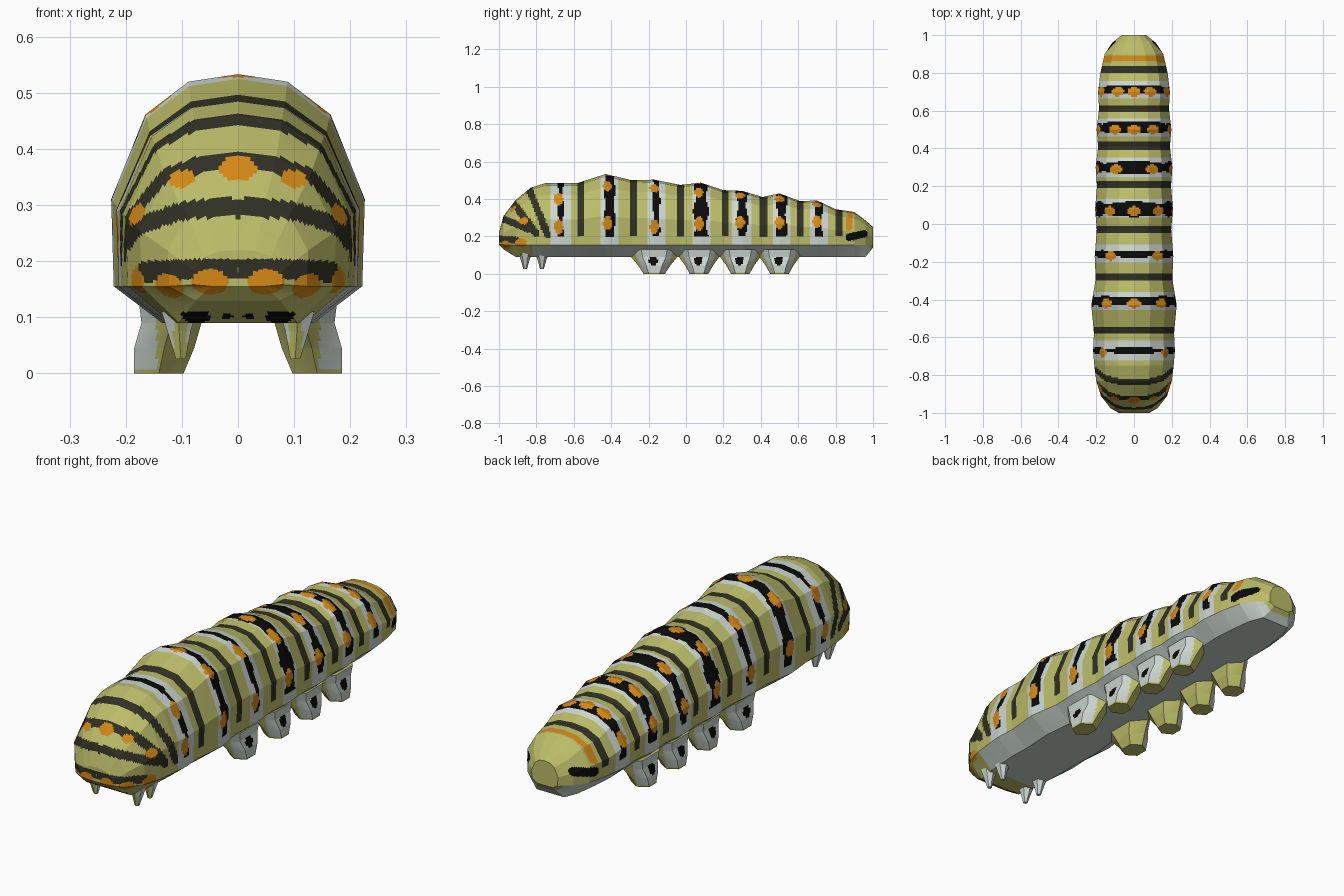
import bpy, bmesh, math
from mathutils import Vector

if "Cube" in bpy.data.objects:
    bpy.data.objects.remove(bpy.data.objects["Cube"])


def material(name, rgb):
    m = bpy.data.materials.new(name)
    m.diffuse_color = (*rgb, 1)
    m.use_nodes = True
    m.node_tree.nodes["Principled BSDF"].inputs["Base Color"].default_value = m.diffuse_color
    return m


GREEN, WHITE, DARK, BLACK, ORANGE = range(5)
MATS = [material("yellow_green", (0.50, 0.51, 0.14)),
        material("pale_grey", (0.60, 0.67, 0.62)),
        material("dark_olive", (0.030, 0.030, 0.018)),
        material("black", (0.003, 0.003, 0.003)),
        material("orange", (0.66, 0.25, 0.008))]


def loft(name, rings, rule, step, cap=False):
    """Loft closed rings; flat facets are cut finely so markings can be coloured."""
    n = len(rings[0])
    mid = rings[len(rings) // 2]
    cuts = [max(1, math.ceil((mid[(i + 1) % n] - mid[i]).length / step)) for i in range(n)]

    def fine(ring):
        return [ring[i].lerp(ring[(i + 1) % n], j / cuts[i])
                for i in range(n) for j in range(cuts[i])]
    fr = [fine(r) for r in rings]
    rows = [fr[0]]
    for a, b in zip(fr, fr[1:]):
        k = max(1, math.ceil(max((p - q).length for p, q in zip(a, b)) / step))
        rows += [[p.lerp(q, j / k) for p, q in zip(a, b)] for j in range(1, k + 1)]
    bm = bmesh.new()
    vs = [[bm.verts.new(p) for p in row] for row in rows]
    m = len(rows[0])
    for a, b in zip(vs, vs[1:]):
        for i in range(m):
            j = (i + 1) % m
            bm.faces.new((a[i], a[j], b[j], b[i]))
    bm.faces.new(vs[-1])
    if cap:
        bm.faces.new(vs[0])
    bmesh.ops.recalc_face_normals(bm, faces=bm.faces)
    for f in bm.faces:
        f.material_index = rule(f.calc_center_median())
    me = bpy.data.meshes.new(name)
    bm.to_mesh(me)
    bm.free()
    ob = bpy.data.objects.new(name, me)
    bpy.context.collection.objects.link(ob)
    for mt in MATS:
        me.materials.append(mt)
    return ob


# Body stations: y, top height, half width, bottom height
STATIONS = [(-1.0, .19, .001, .18), (-1.0, .22, .08, .155), (-.975, .31, .125, .13),
            (-.91, .395, .175, .09), (-.83, .46, .20, .09), (-.75, .485, .21, .09),
            (-.67, .485, .217, .09), (-.58, .485, .212, .09), (-.43, .533, .226, .09),
            (-.29, .50, .203, .09), (-.17, .503, .208, .09), (-.03, .475, .197, .09),
            (.08, .487, .206, .09), (.2, .447, .196, .09), (.3, .443, .203, .09),
            (.41, .41, .19, .09), (.5, .43, .198, .09), (.61, .388, .185, .09),
            (.7, .392, .19, .09), (.8, .345, .178, .09), (.9, .33, .155, .09),
            (.96, .285, .115, .09), (1.0, .25, .065, .14), (1.0, .2, .001, .19)]


def body_ring(y, top, w, bot):
    zm = max(.155, bot + .003)
    h = top - zm
    half = [(.6 * w, bot), (.98 * w, zm), (w, zm + .41 * h), (.73 * w, zm + .81 * h),
            (.39 * w, zm + .965 * h)]
    pts = [(0, bot)] + half + [(0, top)] + [(-x, z) for x, z in reversed(half)]
    return [Vector((x, y, z)) for x, z in pts]


# Markings: segment bands (y, black half width, spot angles from the crest)
BANDS = [(-.67, .014, (.69, 1.34)), (-.41, .026, (0, .49, 1.26)), (-.16, .017, (.45, 1.32)),
         (.08, .034, (0, .5, 1.25)), (.30, .026, (.42, 1.2)), (.51, .026, (0, .47, 1.2)),
         (.71, .018, (0, .47, 1.15))]
DARKS = [-.56, -.28, -.03, .21, .415, .61, .815]
# Slanted head stripes as side-view segments y1, z1, y2, z2, half width
HEAD = [(-.74, .21, -.85, .48, .019), (-.80, .215, -.94, .40, .019),
        (-.84, .235, -1.0, .305, .018), (-.91, .18, -1.02, .187, .018)]
HEAD_SPOTS = [(0, -.93, .365), (.09, -.905, .34), (.165, -.86, .28),
              (.05, -1.0, .162), (.125, -.965, .155), (.175, -.88, .165)]


def near(p, y1, z1, y2, z2, w):
    a, b, q = Vector((y1, z1)), Vector((y2, z2)), Vector((p.y, p.z))
    d = b - a
    t = min(1, max(0, (q - a).dot(d) / d.length_squared))
    return (q - a - d * t).length < w


def body_rule(p):
    x, y, z = abs(p.x), p.y, p.z
    for sx, sy, sz in HEAD_SPOTS:
        if ((x - sx) / .033) ** 2 + ((y - sy) / .035) ** 2 + ((z - sz) / .024) ** 2 < 1:
            return ORANGE
    if z < .154:
        if y < -.9 and z < .11 and ((x - .075) ** 2 + (y + .93) ** 2 < .0006
                                    or (x - .02) ** 2 + (y + .93) ** 2 < .0001):
            return BLACK
        return GREEN if y < -.82 or y > .985 else WHITE
    if near(p, .88, .36, .87, .25, .014 if z > .3 else .02):
        return ORANGE
    if near(p, .87, .195, .95, .213, .02):
        return BLACK
    ang, rad = math.atan2(x, z - .2), math.hypot(x, z - .2)
    for by, hw, spots in BANDS:
        d = abs(y - by)
        for s in spots:
            if (rad * (ang - s) / .037) ** 2 + ((y - by + .01) / .024) ** 2 < 1:
                return ORANGE
        wob = hw * (1 + .25 * math.sin(z * 40 + by * 9))
        if d < wob and z > .2:
            return BLACK
        if d < .05:
            return WHITE
    if z > .2 and any(abs(y - c) < .018 for c in DARKS):
        return DARK
    if any(near(p, *s) for s in HEAD):
        return DARK
    return GREEN


loft("body", [body_ring(*s) for s in STATIONS], body_rule, .0095)


def mirror(ob):
    ob.modifiers.new("mirror", 'MIRROR').use_axis[0] = True


# Stubby rear legs, mirrored left to right
for i, (cy, s) in enumerate([(-.17, 1.15), (.07, 1), (.29, 1), (.5, 1)]):
    rings = []
    for z, xi, xo, h in [(.13, .07, .177, .12), (.09, .065, .172, .108),
                         (.045, .078, .185, .075), (0, .097, .185, .05)]:
        h *= s
        xc = (xi + xo) / 2
        rings.append([Vector(v) for v in [(xo, cy - .5 * h, z), (xo, cy + .5 * h, z),
                                          (xc, cy + h, z), (xi, cy + .5 * h, z),
                                          (xi, cy - .5 * h, z), (xc, cy - h, z)]])

    def leg_rule(p, cy=cy):
        if p.x > .155 and math.hypot(p.y - cy + .005, p.z - .07) < .024:
            return BLACK
        return WHITE if p.x > .145 and p.z > .004 else GREEN
    mirror(loft(f"rear_leg_{i + 1}", rings, leg_rule, .009, True))

# Small pointed front legs
for i, cy in enumerate((-.86, -.77)):
    rings = []
    for z, r, dx in [(.11, .036, 0), (.075, .024, 0), (.025, .01, -.003)]:
        rings.append([Vector((.105 + dx + r * math.cos(a), cy + r * math.sin(a), z))
                      for a in [math.radians(30 + 60 * k) for k in range(6)]])

    def claw_rule(p, cy=cy):
        return GREEN if p.y < cy - .004 and abs(p.x - .103) < .012 else WHITE
    mirror(loft(f"front_leg_{i + 1}", rings, claw_rule, .012, True))
